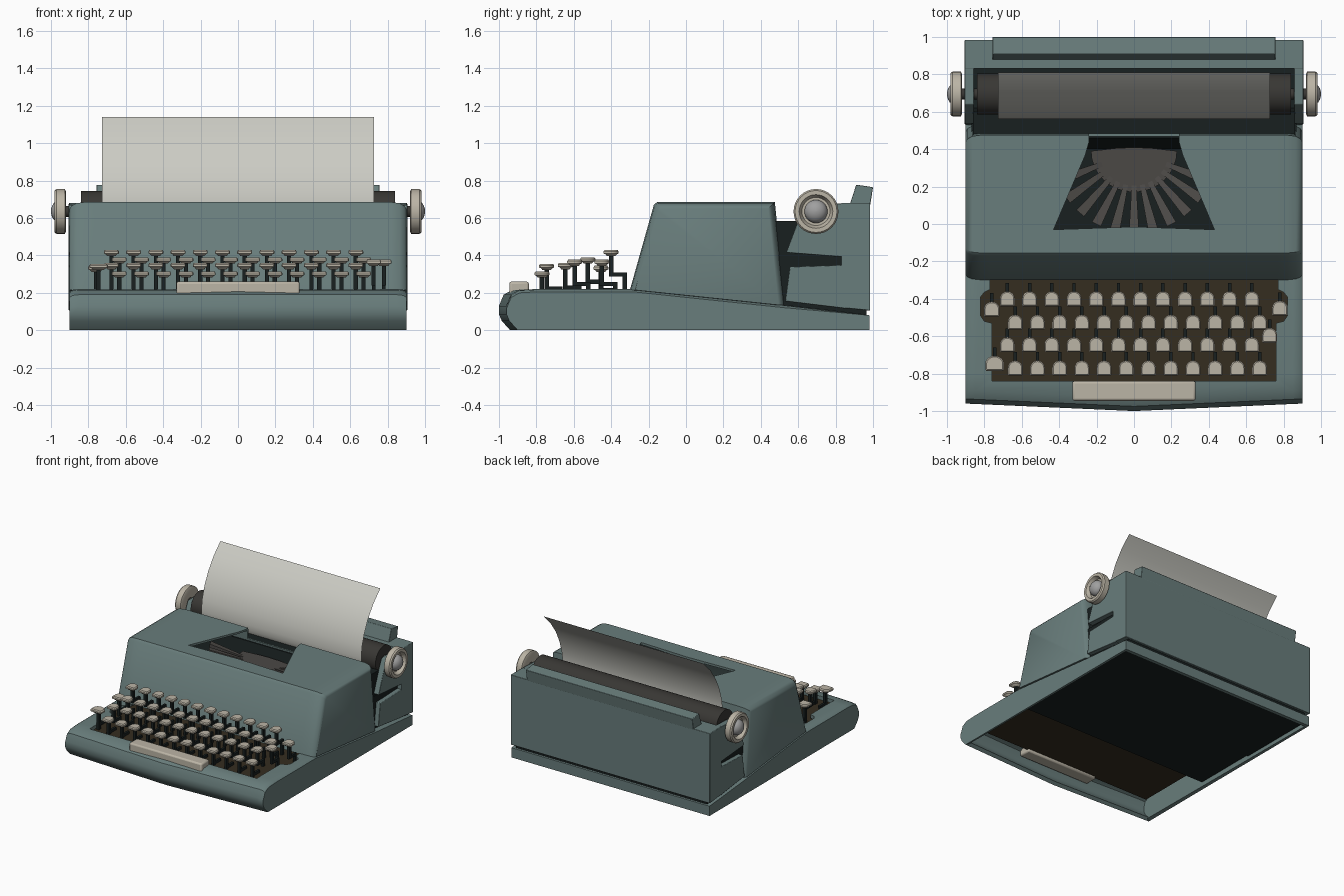
import bpy, bmesh, math
from mathutils import Vector

if "Cube" in bpy.data.objects:
    bpy.data.objects.remove(bpy.data.objects["Cube"])

MATS = {}
COLS = dict(teal=(.14, .205, .2), cream=(.5, .46, .38), brown=(.035, .026, .014), black=(.009, .014, .014),
            rubber=(.04, .038, .034), paper=(.6, .6, .55), metal=(.35, .35, .35), bar=(.07, .065, .06))


def finish(name, bm, col, smooth=35, bevel=0):
    bmesh.ops.recalc_face_normals(bm, faces=bm.faces)
    me = bpy.data.meshes.new(name)
    bm.to_mesh(me)
    bm.free()
    ob = bpy.data.objects.new(name, me)
    bpy.context.collection.objects.link(ob)
    if col not in MATS:
        MATS[col] = bpy.data.materials.new(col)
        MATS[col].diffuse_color = (*COLS[col], 1)
    me.materials.append(MATS[col])
    if bevel:
        m = ob.modifiers.new("bevel", 'BEVEL')
        m.width, m.segments = bevel, 2
    select(ob)
    if smooth:
        bpy.ops.object.shade_smooth_by_angle(angle=math.radians(smooth))
    return ob


def select(ob):
    bpy.ops.object.select_all(action='DESELECT')
    ob.select_set(True)
    bpy.context.view_layer.objects.active = ob


def loft(bm, sections, closed=True, caps=True):
    rows = [[bm.verts.new(p) for p in s] for s in sections]
    n = len(rows[0])
    for a, b in zip(rows, rows[1:]):
        for i in range(n if closed else n - 1):
            j = (i + 1) % n
            bm.faces.new((a[i], a[j], b[j], b[i]))
    if caps:
        bm.faces.new(rows[0])
        bm.faces.new(rows[-1])


def slab_x(bm, pts, x0, x1):
    loft(bm, [[(x, y, z) for y, z in pts] for x in (x0, x1)])


def slab_z(bm, pts, z0, z1):
    loft(bm, [[(x, y, z) for x, y in pts] for z in (z0, z1)])


def box(bm, x0, x1, y0, y1, z0, z1):
    slab_z(bm, [(x0, y0), (x1, y0), (x1, y1), (x0, y1)], z0, z1)


def lathe_x(bm, prof, y, z, n=32):
    ang = [2 * math.pi * i / n for i in range(n)]
    loft(bm, [[(x, y + r * math.cos(a), z + r * math.sin(a)) for a in ang] for x, r in prof])


def shell_cut(ob, thick, outline, z0, z1):
    # give the panel thickness, then cut an opening through it
    m = ob.modifiers.new("thickness", 'SOLIDIFY')
    m.thickness, m.offset = thick, -1
    bm = bmesh.new()
    slab_z(bm, outline, z0, z1)
    cutter = finish("cutter", bm, 'teal', 0)
    cutter.hide_render = True
    b = ob.modifiers.new("opening", 'BOOLEAN')
    b.operation, b.object, b.solver = 'DIFFERENCE', cutter, 'EXACT'
    select(ob)
    for mod in [m.name, b.name]:
        bpy.ops.object.modifier_apply(modifier=mod)
    bpy.data.objects.remove(cutter)
    select(ob)
    bpy.ops.object.shade_smooth_by_angle(angle=math.radians(35))


# base tray with slightly pointed front and keyboard opening
prof = [(-.94, 0), (-.985, .05), (-1, .085), (-1, .13), (-.975, .19), (-.93, .215), (-.84, .22),
        (-.28, .22), (.53, .135), (.98, .08), (.98, 0)]
secs = []
for x, drop in [(-.9, .015), (-.885, .004), (-.85, 0), (0, 0), (.85, 0), (.885, .004), (.9, .015)]:
    secs.append([(x, y + (.04 * abs(x) / .9 if y < -.8 else 0), z - (drop if z > .1 else 0)) for y, z in prof])
bm = bmesh.new()
loft(bm, secs, closed=False)
base = finish("base_tray", bm, 'teal')
half = [(.76, -.84), (.76, -.53), (.80, -.52), (.82, -.49), (.82, -.39), (.8, -.365), (.77, -.35), (.77, -.25)]
shell_cut(base, .03, half + [(-x, y) for x, y in reversed(half)], .14, .4)

# hood: open below and behind, rounded towards the sides
secs = []
for x, d in [(.9, .035), (.89, .02), (.865, .006), (.82, 0), (.77, 0)]:
    secs.append([(x, .53 - d, .135), (x, .475 - d, .685 - d), (x, -.155 + d * .8, .685 - d),
                 (x, -.172 + d * .8, .67 - d), (x, -.3 + d * .8, .215)])
secs += [[(-x, y, z) for x, y, z in s] for s in reversed(secs)]
bm = bmesh.new()
loft(bm, secs, closed=False)
hood = finish("hood", bm, 'teal')
half = [(.43, -.03), (.26, .37), (.24, .44), (.24, .6)]
shell_cut(hood, .02, half + [(-x, y) for x, y in reversed(half)] + [(0, -.015)], .6, .8)

# dark inner body
bm = bmesh.new()
slab_x(bm, [(-.23, .03), (-.12, .42), (.4, .42), (.46, .585), (.6, .585), (.62, .5), (.84, .48), (.84, .03)], -.86, .86)
box(bm, -.868, .868, .3, .965, .025, .4)
finish("inner_body", bm, 'black', 0)

# rear cover: back wall and slotted end plates
bm = bmesh.new()
slab_x(bm, [(.83, .12), (.985, .105), (.985, .68), (.83, .68)], -.905, .905)
for s in (-1, 1):
    slab_x(bm, [(.535, .415), (.6, .585), (.64, .67), (.86, .68), (.86, .39)], s * .855, s * .905)
    slab_x(bm, [(.53, .155), (.555, .34), (.86, .35), (.86, .115)], s * .855, s * .905)
finish("rear_cover", bm, 'teal', 35, .004)
bm = bmesh.new()
slab_x(bm, [(.875, .67), (.91, .778), (1, .765), (.985, .67)], -.757, .757)
finish("paper_support", bm, 'teal', 35, .004)

# platen roller and end knobs
PY, PZ = .695, .635
bm = bmesh.new()
lathe_x(bm, [(-.93, .03), (-.84, .03), (-.84, .11), (.84, .11), (.84, .03), (.93, .03)], PY, PZ)
finish("platen_roller", bm, 'rubber')
for s, side in ((-1, "left"), (1, "right")):
    bm = bmesh.new()
    lathe_x(bm, [(s * x, r) for x, r in [(.925, .03), (.92, .108), (.926, .12), (.97, .12), (.98, .112),
                                         (.98, .09), (.95, .075), (.95, .02)]], PY, PZ)
    finish(side + "_knob", bm, 'cream')
    bm = bmesh.new()
    lathe_x(bm, [(s * (.95 + .05 * math.sin(t)), max(.062 * math.cos(t), .001))
                 for t in [math.pi / 2 * i / 6 for i in range(7)]], PY, PZ, 24)
    finish(side + "_knob_hub", bm, 'metal')

# paper sheet: wraps the roller front, then leans back
path = [(PY - .13 * math.cos(a), PZ + .13 * math.sin(a)) for a in [-1.3, -1, -.7, -.4, -.15]]
path += [(.562, .66), (.572, .75), (.602, .85), (.65, .95), (.72, 1.05), (.81, 1.14)]
bm = bmesh.new()
loft(bm, [[(-.727, y, z), (.727, y, z)] for y, z in path], closed=False, caps=False)
finish("paper_sheet", bm, 'paper', 60)

# type basket: half disc and a fan of type bars
bm = bmesh.new()
arc = [(.23 * math.cos(a), .39 + .22 * math.sin(a)) for a in [math.pi + math.pi * i / 16 for i in range(17)]]
slab_z(bm, arc + [(.1, .405), (0, .41), (-.1, .405)], .47, .53)
finish("type_disc", bm, 'bar')
bm = bmesh.new()
for i in range(11):
    a = math.radians(202 + 13.6 * i)
    d, n = Vector((math.cos(a), math.sin(a), 0)), Vector((-math.sin(a), math.cos(a), 0))
    ring = []
    for r, w, z in ((.17, .012, .5), (.44, .027, .59)):
        c = Vector((0, .39, z)) + d * r
        ring.append([c - n * w, c + n * w, c + n * w + Vector((0, 0, .025)), c - n * w + Vector((0, 0, .025))])
    loft(bm, ring)
finish("type_bars", bm, 'bar', 0)

# keyboard floor and space bar
bm = bmesh.new()
box(bm, -.84, .84, -.86, -.2, .15, .184)
finish("keyboard_floor", bm, 'brown', 0)
bm = bmesh.new()
box(bm, -.33, .33, -.945, -.84, .13, .26)
finish("space_bar", bm, 'cream', 35, .012)

# keys: (x, y, top height, half width)
keys = []
for x0, y, z in ((-.677, -.4, .43), (-.635, -.525, .39), (-.677, -.645, .36), (-.635, -.77, .315)):
    keys += [(x0 + .1188 * i, y, z, .04) for i in range(12)]
keys += [(-.76, -.455, .345, .042), (.78, -.45, .378, .042), (.725, -.595, .378, .04), (-.745, -.745, .355, .05)]
caps_bm, stems = bmesh.new(), bmesh.new()
for x, y, z, w in keys:
    outline = [(-1, -.85), (-.9, -1), (.9, -1), (1, -.85)]
    outline += [(math.cos(a), math.sin(a)) for a in [math.pi * i / 10 for i in range(11)]]
    loft(caps_bm, [[(x + u * w * k, y + v * .04 * k, z + dz) for u, v in outline]
                   for dz, k in ((-.034, .55), (-.024, .75), (-.02, 1), (-.008, 1), (0, .85))])
    zl = max(z - .13, .2)
    box(stems, x - .011, x + .011, y - .012, y + .012, .17 if z < .36 else zl - .01, z - .02)
    slab_x(stems, [(y - .012, zl + .01), (y - .012, zl - .012), (y + .085, zl - .012), (y + .085, zl + .01)],
           x - .009, x + .009)
    if z >= .36:
        box(stems, x - .009, x + .009, y + .06, y + .085, .17, zl)
finish("key_caps", caps_bm, 'cream')
finish("key_levers", stems, 'black', 0)

for m in bpy.data.materials:
    if m.users and not m.is_grease_pencil:
        m.use_nodes = True
        m.node_tree.nodes["Principled BSDF"].inputs["Base Color"].default_value = m.diffuse_color
